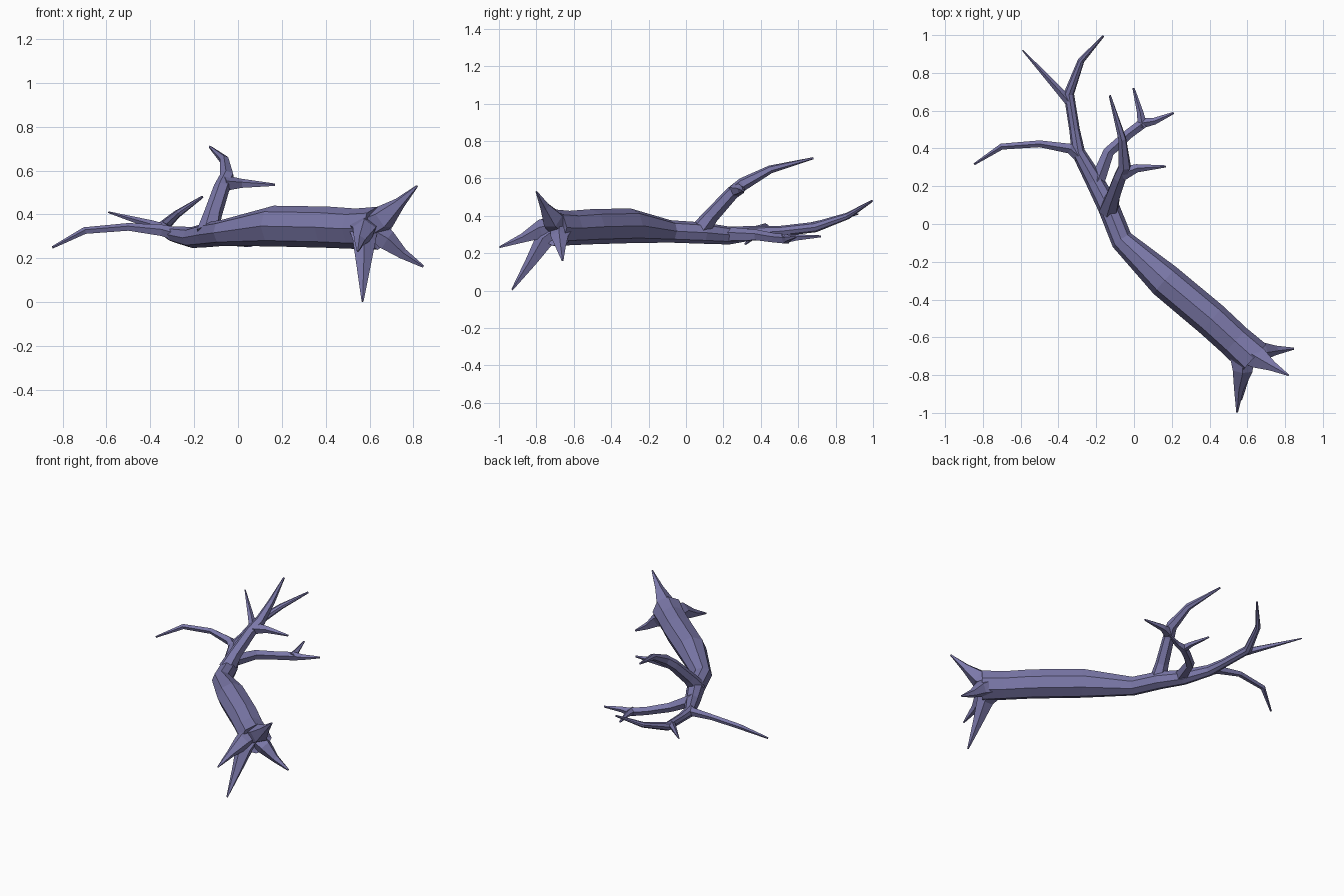
import bpy, bmesh, math
from mathutils import Vector


def limb(name, points, sides, hollow=0.0):
    """Faceted tapering tube through (x, y, z, radius) points."""
    pos = [Vector(p[:3]) for p in points]
    bm = bmesh.new()
    rings = []
    side = None
    for i, p in enumerate(pos):
        a, b = pos[max(i - 1, 0)], pos[min(i + 1, len(pos) - 1)]
        t = (b - a).normalized()
        if side is None:
            ref = Vector((0, 0, 1)) if abs(t.z) < 0.9 else Vector((1, 0, 0))
            side = t.cross(ref)
        side = (side - t * side.dot(t)).normalized()
        up = side.cross(t)
        ring = []
        for k in range(sides):
            ang = 2 * math.pi * k / sides + math.pi / 2
            ring.append(bm.verts.new(p + (side * math.cos(ang) + up * math.sin(ang)) * points[i][3]))
        rings.append(ring)
    for r0, r1 in zip(rings, rings[1:]):
        for k in range(sides):
            n = (k + 1) % sides
            bm.faces.new((r0[k], r0[n], r1[n], r1[k]))
    # start cap, optionally dished inward
    hub = bm.verts.new(pos[0] + (pos[1] - pos[0]).normalized() * hollow)
    for k in range(sides):
        bm.faces.new((rings[0][(k + 1) % sides], rings[0][k], hub))
    bm.faces.new(rings[-1])
    bmesh.ops.recalc_face_normals(bm, faces=bm.faces)
    mesh = bpy.data.meshes.new(name)
    bm.to_mesh(mesh)
    bm.free()
    mat = bpy.data.materials.get("bark") or bpy.data.materials.new("bark")
    mat.diffuse_color = (0.2, 0.19, 0.4, 1)
    mesh.materials.append(mat)
    obj = bpy.data.objects.new(name, mesh)
    bpy.context.collection.objects.link(obj)
    return obj


# Fallen trunk, running on into the longest bough
limb("trunk", [
    (0.635, -0.71, 0.337, 0.098), (0.535, -0.62, 0.335, 0.092),
    (0.41, -0.505, 0.342, 0.094), (0.165, -0.30, 0.347, 0.093),
    (-0.065, -0.085, 0.317, 0.060), (-0.135, 0.09, 0.308, 0.057),
    (-0.21, 0.23, 0.295, 0.048), (-0.295, 0.38, 0.31, 0.036),
    (-0.315, 0.50, 0.318, 0.028), (-0.345, 0.69, 0.34, 0.028),
    (-0.28, 0.865, 0.40, 0.018), (-0.163, 0.995, 0.48, 0.006)], 8, 0.04)

# Roots flare out of the trunk end: rim, middle and tip of each
roots = {
    "front_root": [(0.575, -0.775, 0.325, 0.055), (0.555, -0.87, 0.28, 0.027), (0.546, -0.997, 0.232, 0.005)],
    "lower_root": [(0.575, -0.755, 0.27, 0.055), (0.572, -0.83, 0.15, 0.032), (0.568, -0.93, 0.004, 0.005)],
    "side_root": [(0.68, -0.675, 0.28, 0.05), (0.75, -0.668, 0.22, 0.026), (0.845, -0.66, 0.162, 0.006)],
    "upper_root": [(0.665, -0.715, 0.385, 0.06), (0.735, -0.755, 0.45, 0.028), (0.817, -0.80, 0.53, 0.005)],
}
for name, pts in roots.items():
    limb(name, [(0.57, -0.655, 0.337, 0.075)] + pts, 5)

# Boughs and their forks
limb("left_bough", [
    (-0.27, 0.34, 0.305, 0.033), (-0.34, 0.40, 0.325, 0.028), (-0.50, 0.425, 0.342, 0.019),
    (-0.70, 0.41, 0.325, 0.017), (-0.845, 0.317, 0.25, 0.006)], 5)
limb("rear_left_twig", [
    (-0.33, 0.63, 0.332, 0.024), (-0.39, 0.70, 0.352, 0.021), (-0.59, 0.92, 0.41, 0.004)], 5)
limb("right_bough", [
    (-0.20, 0.21, 0.30, 0.042), (-0.135, 0.38, 0.295, 0.031), (-0.03, 0.475, 0.28, 0.027),
    (0.05, 0.535, 0.275, 0.028), (0.11, 0.545, 0.28, 0.019), (0.21, 0.588, 0.288, 0.006)], 5)
limb("right_bough_twig", [
    (0.045, 0.515, 0.275, 0.028), (0.033, 0.59, 0.283, 0.018), (-0.003, 0.72, 0.29, 0.006)], 5)
limb("upright_bough", [
    (-0.135, 0.07, 0.315, 0.055), (-0.115, 0.135, 0.40, 0.042), (-0.075, 0.245, 0.52, 0.037),
    (-0.05, 0.305, 0.57, 0.035), (-0.062, 0.45, 0.648, 0.022), (-0.128, 0.68, 0.708, 0.006)], 6)
limb("upright_bough_twig", [
    (-0.065, 0.265, 0.54, 0.04), (0.015, 0.295, 0.54, 0.023), (0.168, 0.305, 0.535, 0.006)], 5)
